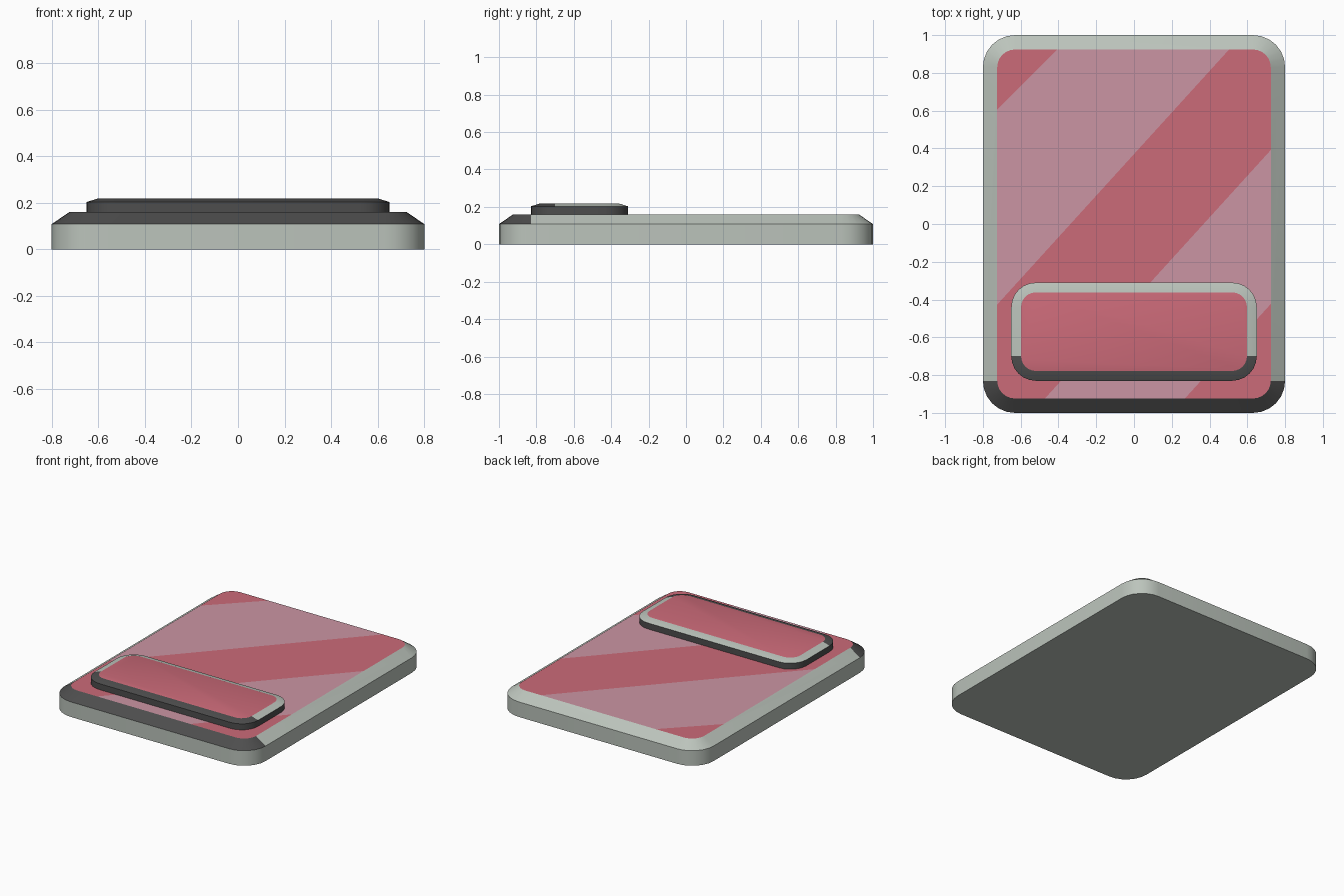
import bpy, bmesh, math
from mathutils import Vector

if "Cube" in bpy.data.objects:
    bpy.data.objects.remove(bpy.data.objects["Cube"])


def material(name, rgb):
    m = bpy.data.materials.new(name)
    m.diffuse_color = (*rgb, 1)
    m.use_nodes = True
    m.node_tree.nodes["Principled BSDF"].inputs["Base Color"].default_value = m.diffuse_color
    return m


LIGHT, DARK, RED, PINK = range(4)
mats = [material("light_grey", (0.50, 0.55, 0.50)),
        material("dark_grey", (0.075, 0.075, 0.075)),
        material("red", (0.60, 0.145, 0.19)),
        material("pink", (0.60, 0.30, 0.37))]


def rounded_ring(bm, hx, hy, cy, r, z, n=6):
    """Ring of vertices around a rounded rectangle."""
    ring = []
    for q, (sx, sy) in enumerate([(1, 1), (-1, 1), (-1, -1), (1, -1)]):
        for i in range(n + 1):
            a = math.pi / 2 * (q + i / n)
            ring.append(bm.verts.new((sx * (hx - r) + r * math.cos(a),
                                      cy + sy * (hy - r) + r * math.sin(a), z)))
    return ring


def chamfered_slab(name, hx, hy, cy, r, z0, z1, z2, inset, wall, stripes=()):
    """Rounded slab: wall, chamfer that is dark at the front, red top with stripes."""
    bm = bmesh.new()
    rings = [rounded_ring(bm, hx, hy, cy, r, z0),
             rounded_ring(bm, hx, hy, cy, r, z1),
             rounded_ring(bm, hx - inset, hy - inset, cy, r - inset, z2)]
    bm.faces.new(rings[0][::-1]).material_index = LIGHT
    front = cy - hy + r
    for level in (0, 1):
        a, b = rings[level], rings[level + 1]
        for i in range(len(a)):
            j = (i + 1) % len(a)
            f = bm.faces.new((a[i], a[j], b[j], b[i]))
            if level == 0:
                f.material_index = wall
            else:
                f.material_index = DARK if f.calc_center_median().y < front else LIGHT
    tops = [bm.faces.new(rings[2])]
    tops[0].material_index = RED
    # Cut the diagonal stripes y = slope * x + c into the top
    for slope, c in stripes:
        tops = [f for f in bm.faces if f.material_index == RED]
        geom = tops + list({e for f in tops for e in f.edges}) + list({v for f in tops for v in f.verts})
        bmesh.ops.bisect_plane(bm, geom=geom, plane_co=(0, c, z2),
                               plane_no=Vector((-slope, 1, 0)).normalized())
    if stripes:
        for f in [f for f in bm.faces if f.material_index == RED]:
            p = f.calc_center_median()
            above = sum(p.y > s * p.x + c for s, c in stripes)
            f.material_index = PINK if above % 2 else RED
    bm.normal_update()
    me = bpy.data.meshes.new(name)
    bm.to_mesh(me)
    bm.free()
    for m in mats:
        me.materials.append(m)
    ob = bpy.data.objects.new(name, me)
    bpy.context.collection.objects.link(ob)
    bpy.ops.object.select_all(action='DESELECT')
    ob.select_set(True)
    bpy.context.view_layer.objects.active = ob
    bpy.ops.object.shade_smooth_by_angle(angle=math.radians(30))
    return ob


# Main body with striped top
chamfered_slab("body", 0.8, 1.0, 0, 0.17, 0, 0.108, 0.16, 0.076, LIGHT,
               [(1.0, 1.33), (1.1, 0.37), (1.1, -0.405), (1.1, -1.22)])
# Raised panel near the front
chamfered_slab("raised_panel", 0.65, 0.26, -0.57, 0.13, 0.15, 0.203, 0.219, 0.052, DARK)
